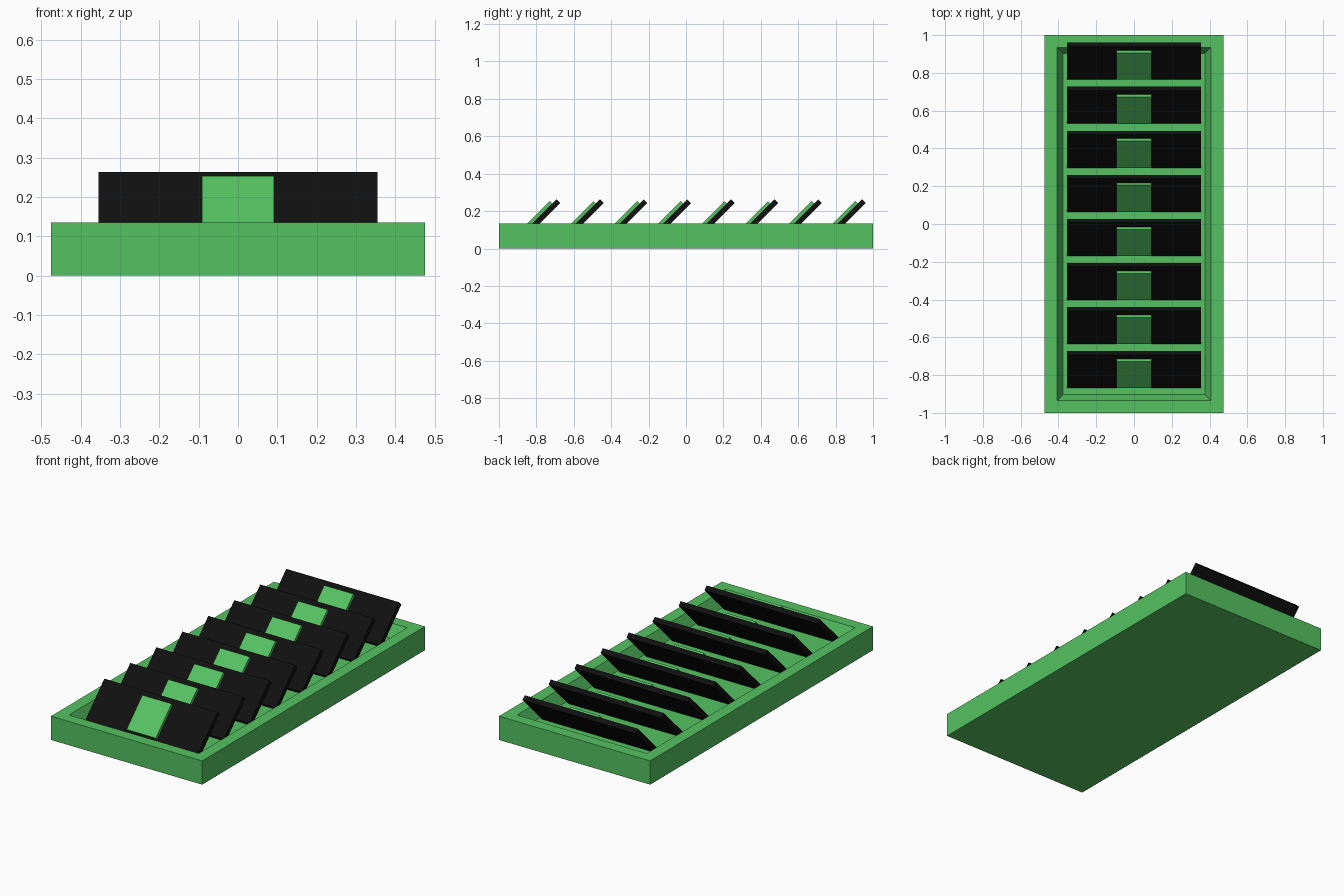
import bpy, bmesh
from math import radians
from mathutils import Matrix, Vector

cube = bpy.data.objects.get("Cube")
if cube:
    bpy.data.objects.remove(cube, do_unlink=True)


def material(name, color):
    m = bpy.data.materials.new(name)
    m.use_nodes = True
    m.diffuse_color = color
    m.node_tree.nodes["Principled BSDF"].inputs["Base Color"].default_value = color
    return m


GREEN = material("leaf green", (0.09, 0.54, 0.12, 1))
BLACK = material("black", (0.005, 0.005, 0.005, 1))


def add_object(name, bm, mat):
    bmesh.ops.recalc_face_normals(bm, faces=bm.faces)
    mesh = bpy.data.meshes.new(name)
    bm.to_mesh(mesh)
    bm.free()
    mesh.materials.append(mat)
    obj = bpy.data.objects.new(name, mesh)
    bpy.context.collection.objects.link(obj)
    return obj


def box(name, size, matrix, mat):
    bm = bmesh.new()
    bmesh.ops.create_cube(bm, size=1, matrix=matrix @ Matrix.Diagonal((*size, 1)))
    return add_object(name, bm, mat)


# Shallow tray: stacked rectangular rings from the base up, over the rim, down to the floor
HEIGHT, FLOOR = 0.135, 0.067
rings = [(0.475, 1.0, 0), (0.475, 1.0, HEIGHT),
         (0.408, 0.935, HEIGHT), (0.375, 0.902, FLOOR)]
bm = bmesh.new()
loops = [[bm.verts.new((sx * x, sy * y, z))
          for sx, sy in ((-1, -1), (1, -1), (1, 1), (-1, 1))] for x, y, z in rings]
for low, high in zip(loops, loops[1:]):
    for i in range(4):
        j = (i + 1) % 4
        bm.faces.new((low[i], low[j], high[j], high[i]))
bm.faces.new(loops[0])
bm.faces.new(loops[-1])
add_object("tray", bm, GREEN)

# Row of leaning panels, each with a label plate on its front face
COUNT, PITCH, FIRST_Y = 8, 0.2333, -0.771
THICK, PLATE = 0.028, 0.018
for i in range(COUNT):
    place = Matrix.Translation((0, FIRST_Y + i * PITCH, 0.165)) @ Matrix.Rotation(radians(45), 4, "X")
    box(f"panel_{i + 1}", (0.71, 0.249, THICK), place, BLACK)
    offset = Matrix.Translation(Vector((0, -0.007, (THICK + PLATE) / 2)))
    box(f"label_plate_{i + 1}", (0.184, 0.2, PLATE), place @ offset, GREEN)
